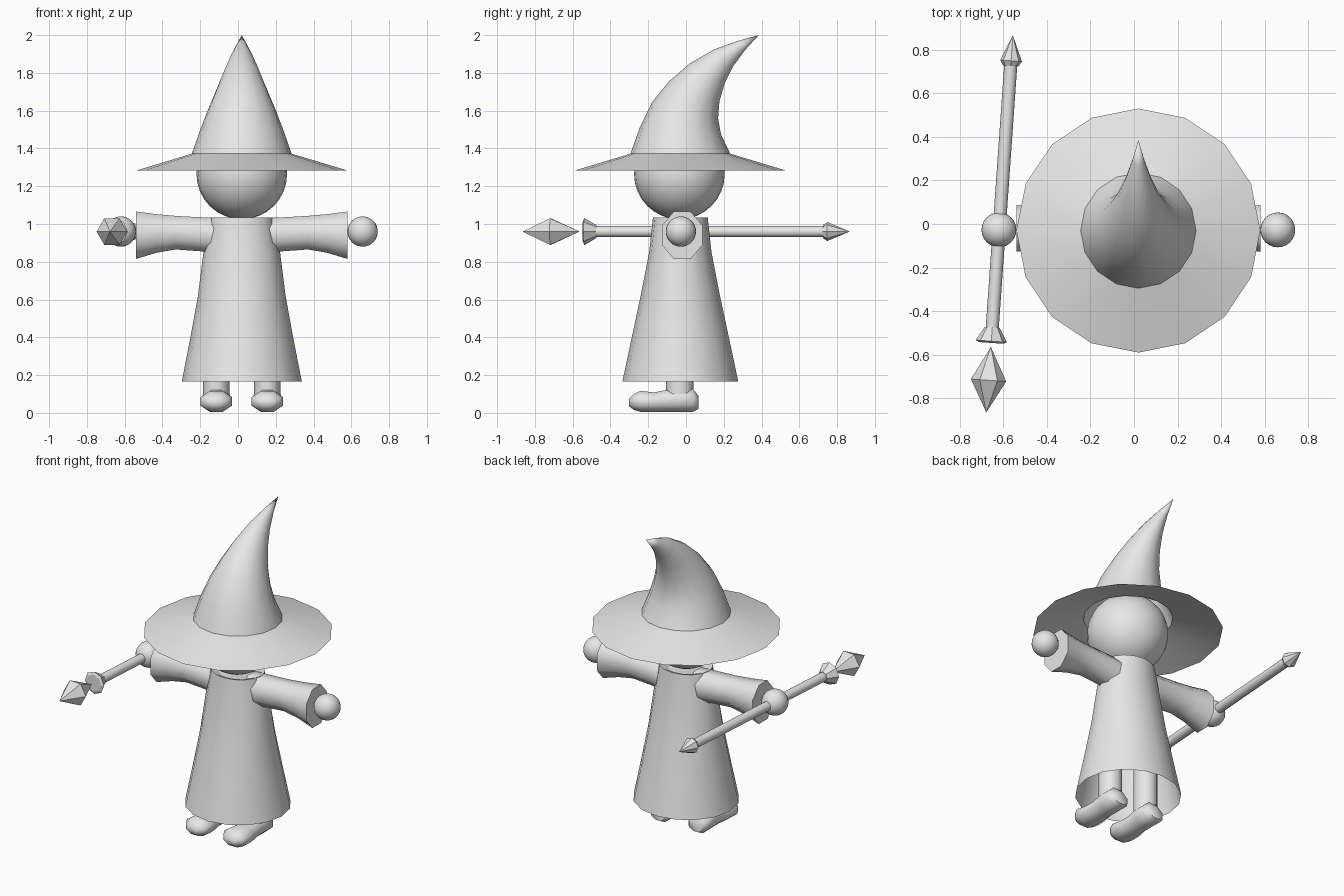
import bpy, bmesh, math
from mathutils import Vector

if "Cube" in bpy.data.objects:
    bpy.data.objects.remove(bpy.data.objects["Cube"])

CX, CY = 0.02, -0.03          # body axis
grey = bpy.data.materials.new("plain grey")
grey.diffuse_color = (0.8, 0.8, 0.8, 1)
grey.use_nodes = True
grey.node_tree.nodes["Principled BSDF"].inputs["Base Color"].default_value = grey.diffuse_color


def ring(c, u, v, n, turn=0.0):
    """Ellipse of n points about c with half axes u and v."""
    c, u, v = Vector(c), Vector(u), Vector(v)
    out = []
    for i in range(n):
        a = 2 * math.pi * (i + turn) / n
        out.append(c + u * math.cos(a) + v * math.sin(a))
    return out


def loft(name, rings, cap0=False, cap1=False, smooth=35):
    """Skin a list of rings; a one-point ring makes a tip."""
    bm = bmesh.new()
    rows = [[bm.verts.new(p) for p in r] for r in rings]
    for a, b in zip(rows, rows[1:]):
        n = max(len(a), len(b))
        for i in range(n):
            j = (i + 1) % n
            if len(a) == 1:
                bm.faces.new((a[0], b[j], b[i]))
            elif len(b) == 1:
                bm.faces.new((a[i], a[j], b[0]))
            else:
                bm.faces.new((a[i], a[j], b[j], b[i]))
    if cap0:
        bm.faces.new(rows[0][::-1])
    if cap1:
        bm.faces.new(rows[-1])
    bmesh.ops.recalc_face_normals(bm, faces=bm.faces[:])
    me = bpy.data.meshes.new(name)
    bm.to_mesh(me)
    bm.free()
    ob = bpy.data.objects.new(name, me)
    bpy.context.collection.objects.link(ob)
    return finish(ob, smooth)


def finish(ob, smooth):
    ob.data.materials.append(grey)
    bpy.ops.object.select_all(action='DESELECT')
    ob.select_set(True)
    bpy.context.view_layer.objects.active = ob
    if smooth:
        bpy.ops.object.shade_smooth_by_angle(angle=math.radians(smooth))
    return ob


def ball(name, loc, r, seg=24, rows=16):
    bpy.ops.mesh.primitive_uv_sphere_add(segments=seg, ring_count=rows, radius=r, location=loc)
    ob = bpy.context.object
    ob.name = name
    return finish(ob, 40)


# Hat crown: bent cone, each ring given by front (y, z), back (y, z), half width
crown = [(-.295, 1.37, .235, 1.37, .265), (-.245, 1.51, .185, 1.475, .222),
         (-.18, 1.645, .17, 1.56, .18), (-.09, 1.755, .177, 1.65, .138),
         (.02, 1.85, .205, 1.745, .098), (.15, 1.925, .25, 1.835, .06),
         (.27, 1.968, .312, 1.92, .028)]
rings = []
for fy, fz, by, bz, w in crown:
    rings.append(ring((CX, (fy + by) / 2, (fz + bz) / 2), (w, 0, 0),
                      (0, (by - fy) / 2, (bz - fz) / 2), 16))
rings.append([(CX, .385, 2.0)])
loft("hat_crown", rings, smooth=50)

# Hat brim: sloping open disc
loft("hat_brim", [ring((CX, CY, z), (r, 0, 0), (0, r, 0), 16)
                  for r, z in [(.56, 1.283), (.265, 1.372)]])

# Head
ball("head", (CX, CY - .005, 1.265), .24)

# Robe: flared, open at the hem, with a sunken neck
robe = [(.318, .307, .165), (.272, .257, .4), (.232, .21, .62), (.203, .165, .85),
        (.165, .145, 1.035), (.145, .125, 1.03), (.12, .105, 1.015)]
loft("robe", [ring((CX, CY, z), (rx, 0, 0), (0, ry, 0), 16) for rx, ry, z in robe], cap1=True)

# Sleeves: distance from axis, bottom, top, half depth
sleeve = [(.09, .83, 1.03, .095), (.21, .855, 1.035, .09), (.35, .865, 1.043, .088),
          (.45, .848, 1.052, .095), (.56, .815, 1.066, .112)]
for side, s in (("left", -1), ("right", 1)):
    loft("sleeve_" + side,
         [ring((CX + s * d, CY + .01, (lo + hi) / 2), (0, w * 1.04, 0), (0, 0, (hi - lo) / 1.85), 8, .5)
          for d, lo, hi, w in sleeve], cap1=True, smooth=50)
    ball("hand_" + side, (CX + s * .64, CY + .003, .96), .08)

# Legs and flat-soled shoes: y, half width, sole, top
shoe = [(-.302, .035, .035, .075), (-.275, .07, .015, .1), (-.24, .085, .005, .117),
        (-.17, .078, .005, .108), (-.11, .068, .005, .12), (-.04, .074, .005, .135),
        (.035, .074, .005, .13), (.066, .05, .02, .09)]
for side, s in (("left", -1), ("right", 1)):
    x = CX + s * .135
    loft("shoe_" + side,
         [ring((x, y, (lo + hi) / 2), (w * 1.05, 0, 0), (0, 0, (hi - lo) / 1.85), 8, .5)
          for y, w, lo, hi in shoe], True, True, smooth=55)
    loft("leg_" + side, [ring((x, CY - .003, z), (.07, 0, 0), (0, .074, 0), 12)
                         for z in (.08, .4)], True, True)

# Staff parts along one slanted line, measured from the front tip
start, end = Vector((-.678, -.865, .96)), Vector((-.556, .868, .96))
axis = (end - start).normalized()
across = Vector((axis.y, -axis.x, 0))


def staff_part(name, stations, n, cap0=False, cap1=False, smooth=0):
    rows = []
    for d, r in stations:
        c = start + axis * d
        rows.append(ring(c, across * r, (0, 0, r), n) if r else [c])
    loft(name, rows, cap0, cap1, smooth)


staff_part("crystal", [(0, 0), (.148, .081), (.302, 0)], 6)
staff_part("staff_flare", [(.32, .055), (.328, .072), (.392, .034)], 8, True, True)
staff_part("staff_rod", [(.38, .03), (1.61, .03)], 10, True, True, 45)
staff_part("staff_spike", [(1.595, .036), (1.618, .05), (1.736, 0)], 8, True)
